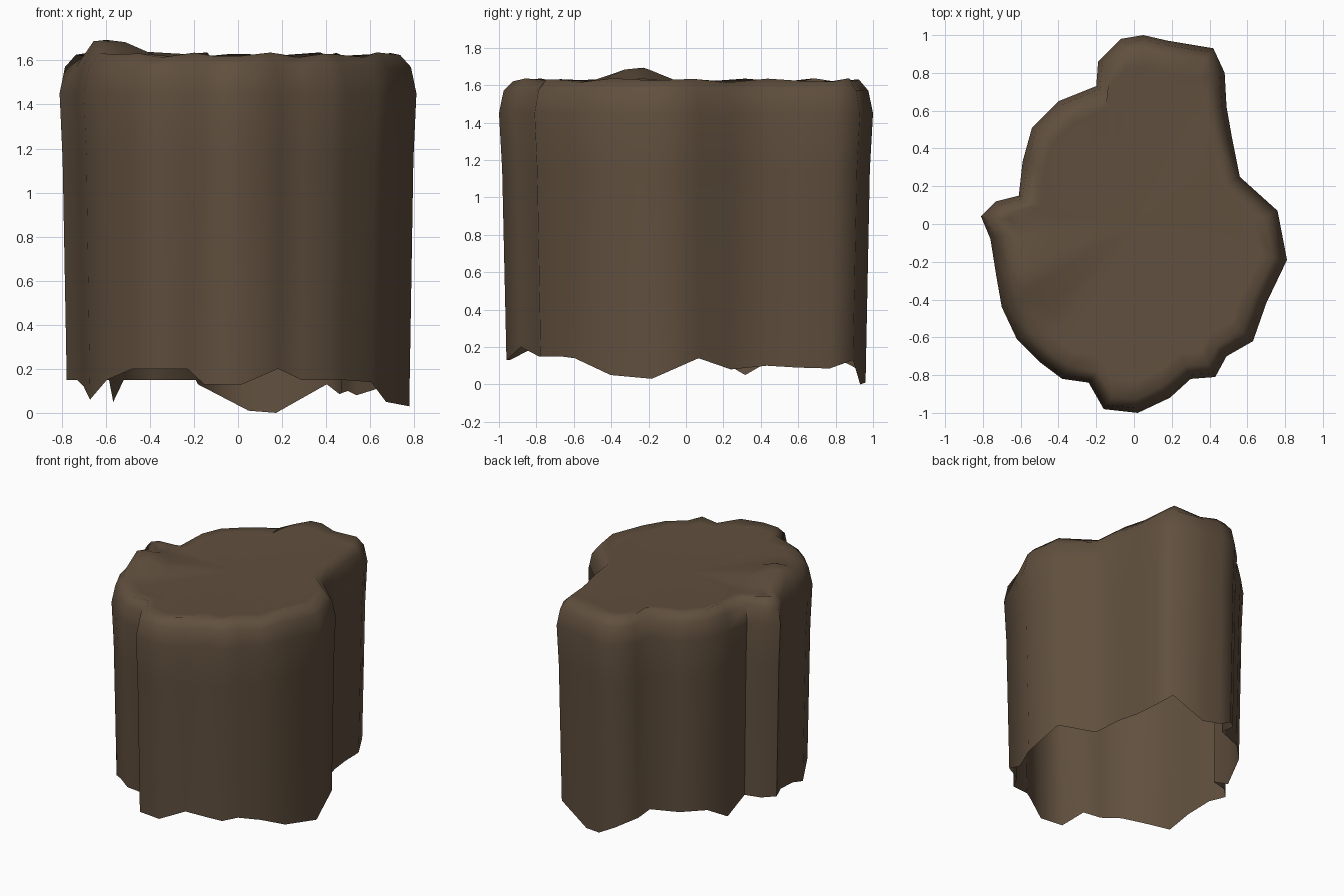
import bpy, bmesh, math
from mathutils import Vector

if "Cube" in bpy.data.objects:
    bpy.data.objects.remove(bpy.data.objects["Cube"])

# Stump outline: x, y and height of the ragged bottom edge
OUTLINE = [
    (.81, -.19, .03), (.76, .07, .14), (.56, .25, .08), (.52, .45, .10), (.49, .62, .09),
    (.48, .80, .085), (.42, .93, .13), (.18, .97, 0), (.05, 1.0, .01), (-.07, .98, .07),
    (-.19, .86, .13), (-.20, .73, .15), (-.40, .65, .15), (-.54, .51, .15), (-.59, .33, .05),
    (-.61, .15, .15), (-.73, .12, .15), (-.81, .04, .15), (-.76, -.08, .15), (-.73, -.27, .12),
    (-.70, -.44, .06), (-.62, -.61, .15), (-.50, -.73, .20), (-.38, -.82, .20), (-.24, -.84, .20),
    (-.16, -.98, .13), (.02, -1.0, .13), (.19, -.92, .20), (.30, -.82, .15), (.43, -.81, .15),
    (.49, -.70, .15), (.63, -.62, .14), (.70, -.42, .05)]
N = len(OUTLINE)
pts = [Vector((x, y)) for x, y, z in OUTLINE]


def inward(i):
    """Inward direction of the outline at one corner."""
    t = (pts[i] - pts[i - 1]).normalized() + (pts[(i + 1) % N] - pts[i]).normalized()
    return Vector((-t.y, t.x)).normalized()


def lift(x, y):
    """Knob on the left side of the rim."""
    return .09 * math.exp(-((x + .56) ** 2 + (y + .27) ** 2) / .016)


# Rings from the bottom edge to the flat top: (scale, inset, height)
RINGS = [(.96, 0, None), (.983, 0, 1.15), (1, 0, 1.45), (1, .025, 1.57),
         (1, .075, 1.625), (.86, .03, 1.62), (.76, .02, 1.62), (.62, .02, 1.615)]
bm = bmesh.new()
rings = []
for k, (s, inset, h) in enumerate(RINGS):
    ring = []
    for i in range(N):
        p = pts[i] * s + inward(i) * inset
        z = OUTLINE[i][2] if h is None else h
        if k >= 4:
            z += lift(p.x, p.y)
        if k == 4:                      # slightly uneven rim
            z += .012 * math.sin(i * 2.4)
        ring.append(bm.verts.new((p.x, p.y, z)))
    rings.append(ring)
for a, b in zip(rings, rings[1:]):
    for i in range(N):
        j = (i + 1) % N
        bm.faces.new((a[i], a[j], b[j], b[i]))

# Flat top as a fan; the underside stays open
centre = bm.verts.new((0, 0, 1.615))
for i in range(N):
    bm.faces.new((rings[-1][i], rings[-1][(i + 1) % N], centre))

mesh = bpy.data.meshes.new("tree_stump")
bm.to_mesh(mesh)
bm.free()
stump = bpy.data.objects.new("tree_stump", mesh)
bpy.context.collection.objects.link(stump)

bark = bpy.data.materials.new("bark brown")
bark.diffuse_color = (.118, .079, .048, 1)
bark.use_nodes = True
bark.node_tree.nodes["Principled BSDF"].inputs["Base Color"].default_value = bark.diffuse_color
mesh.materials.append(bark)

bpy.context.view_layer.objects.active = stump
stump.select_set(True)
bpy.ops.object.shade_smooth_by_angle(angle=math.radians(65))
